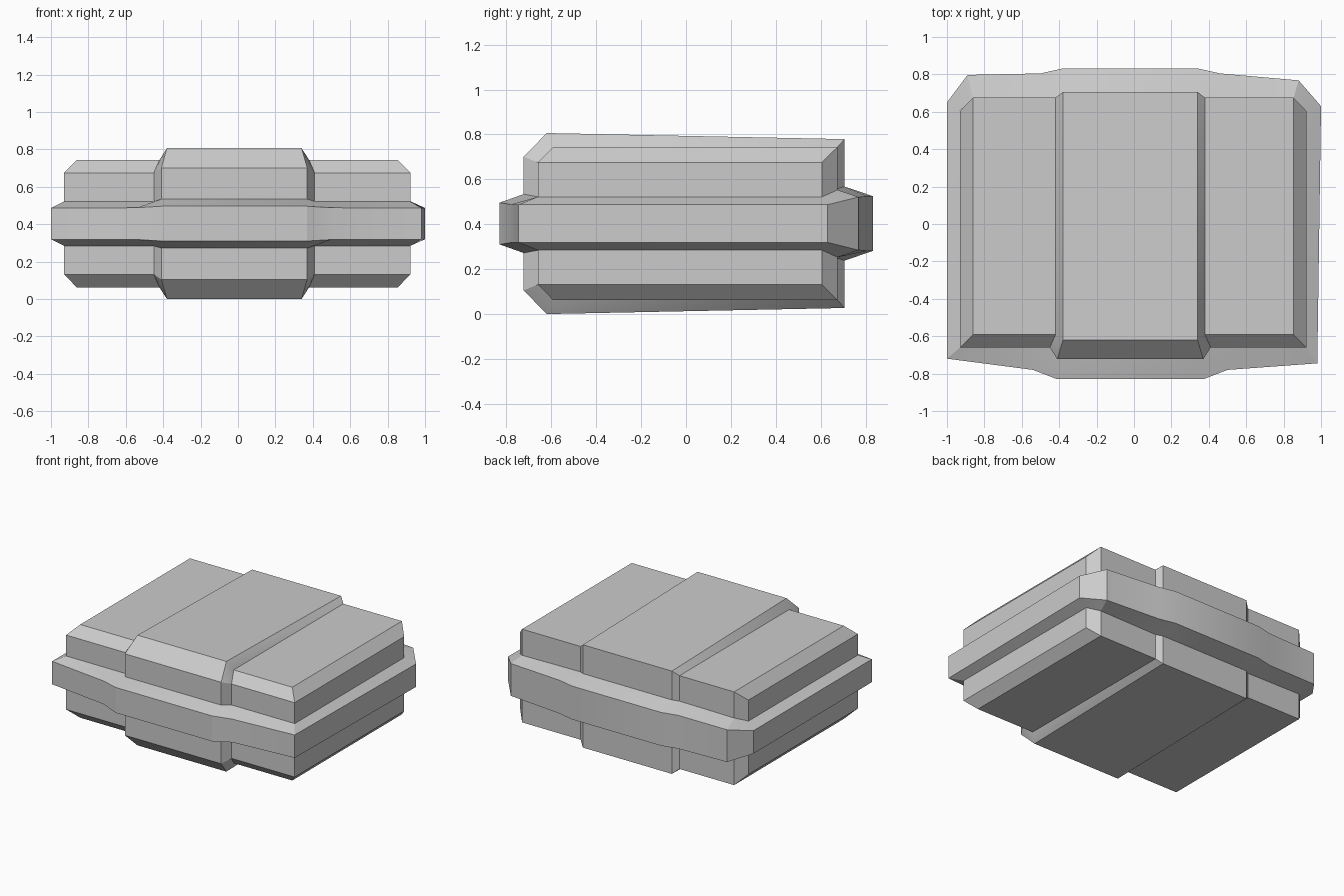
import bpy, bmesh, math

MID = 0.403  # height of the mirror plane


def finish(bm, name):
    bmesh.ops.recalc_face_normals(bm, faces=bm.faces[:])
    me = bpy.data.meshes.new(name)
    bm.to_mesh(me)
    bm.free()
    ob = bpy.data.objects.new(name, me)
    bpy.context.collection.objects.link(ob)
    bpy.ops.object.select_all(action='DESELECT')
    ob.select_set(True)
    bpy.context.view_layer.objects.active = ob
    bpy.ops.object.shade_smooth_by_angle(angle=math.radians(20))
    return ob


def hull(name, pts, cx):
    """Convex block from (half width, y, half height), mirrored in x and z."""
    bm = bmesh.new()
    for hx, y, hz in pts:
        for sx in (-1, 1):
            for sz in (-1, 1):
                bm.verts.new((cx + sx * hx, y, MID + sz * hz))
    bmesh.ops.convex_hull(bm, input=bm.verts[:])
    bmesh.ops.dissolve_limit(bm, angle_limit=math.radians(1.5),
                             verts=bm.verts[:], edges=bm.edges[:])
    return finish(bm, name)


# Wide outer slab, chamfered at front and sides, square-edged at the back
hull("outer_slab", [
    (0.925, -0.66, 0.272), (0.925, 0.605, 0.272),
    (0.858, -0.592, 0.341), (0.858, 0.675, 0.341)], -0.004)

# Thicker centre block, thinning slightly toward the back
hull("centre_block", [
    (0.39, -0.723, 0.298), (0.43, -0.66, 0.272),
    (0.36, -0.62, 0.403), (0.40, -0.59, 0.341),
    (0.36, 0.706, 0.376), (0.40, 0.675, 0.341)], -0.02)

# Belt outline: outer x, y, half height, then inner x, y, half height
belt = [
    (-1.00, -0.72, 0.084, -0.93, -0.66, 0.119),
    (-0.54, -0.78, 0.085, -0.45, -0.66, 0.119),
    (-0.41, -0.83, 0.093, -0.41, -0.723, 0.131),
    (0.37, -0.83, 0.093, 0.37, -0.723, 0.131),
    (0.50, -0.78, 0.085, 0.41, -0.66, 0.119),
    (0.98, -0.745, 0.084, 0.92, -0.66, 0.119),
    (1.00, 0.63, 0.084, 0.92, 0.605, 0.119),
    (0.88, 0.768, 0.118, 0.854, 0.675, 0.15),
    (0.46, 0.805, 0.122, 0.38, 0.675, 0.155),
    (0.34, 0.832, 0.122, 0.34, 0.706, 0.165),
    (-0.38, 0.832, 0.122, -0.38, 0.706, 0.165),
    (-0.50, 0.805, 0.122, -0.42, 0.675, 0.155),
    (-0.89, 0.797, 0.118, -0.862, 0.675, 0.15),
    (-1.00, 0.65, 0.084, -0.93, 0.605, 0.119),
]
bm = bmesh.new()
rows = [[bm.verts.new(c) for c in (
    (ix, iy, MID - ih), (ox, oy, MID - oh),
    (ox, oy, MID + oh), (ix, iy, MID + ih))]
    for ox, oy, oh, ix, iy, ih in belt]
for i, a in enumerate(rows):
    b = rows[(i + 1) % len(rows)]
    for k in range(3):
        bm.faces.new((a[k], b[k], b[k + 1], a[k + 1]))
finish(bm, "belt")
